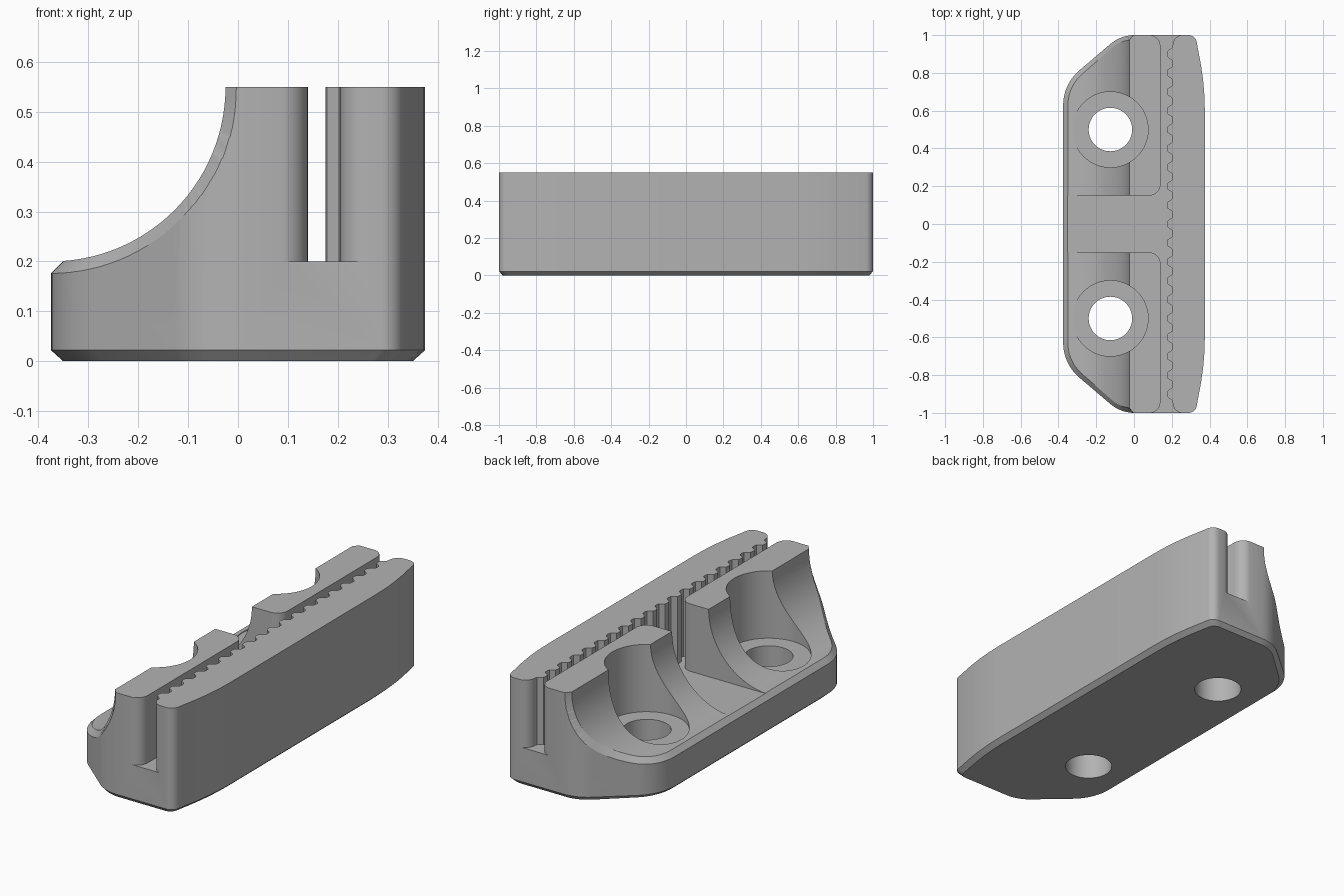
import bpy, bmesh, math
from mathutils import Vector

if "Cube" in bpy.data.objects:
    bpy.data.objects.remove(bpy.data.objects["Cube"])


def rounded(corners, steps=10):
    """Turn (x, y, radius) corners into a point list with filleted corners."""
    pts = []
    for i, (x, y, r) in enumerate(corners):
        p = Vector((x, y))
        if r == 0:
            pts.append(p)
            continue
        a = (Vector(corners[i - 1][:2]) - p).normalized()
        b = (Vector(corners[(i + 1) % len(corners)][:2]) - p).normalized()
        half = a.angle(b) / 2
        centre = p + (a + b).normalized() * r / math.sin(half)
        start = p + a * r / math.tan(half) - centre
        end = p + b * r / math.tan(half) - centre
        turn = start.angle(end)
        for k in range(steps + 1):
            t = k / steps
            pts.append(centre + (start * math.sin((1 - t) * turn)
                                 + end * math.sin(t * turn)) / math.sin(turn))
    return pts


def mirrored(half):
    return half + [(x, -y, r) for x, y, r in reversed(half)]


def loft(name, sections):
    """Closed solid through a row of equal-length rings of 3D points."""
    bm = bmesh.new()
    rings = [[bm.verts.new(p) for p in section] for section in sections]
    bm.faces.new(rings[0])
    bm.faces.new(rings[-1])
    for low, high in zip(rings, rings[1:]):
        for i in range(len(low)):
            bm.faces.new((low[i - 1], low[i], high[i], high[i - 1]))
    bmesh.ops.recalc_face_normals(bm, faces=bm.faces[:])
    if bm.calc_volume(signed=True) < 0:
        bmesh.ops.reverse_faces(bm, faces=bm.faces[:])
    mesh = bpy.data.meshes.new(name)
    bm.to_mesh(mesh)
    bm.free()
    obj = bpy.data.objects.new(name, mesh)
    bpy.context.collection.objects.link(obj)
    return obj


def prism(name, pts, lo, hi):
    return loft(name, [[(x, y, z) for x, y in pts] for z in (lo, hi)])


def circle(x, y, r, n=64):
    return [(x + r * math.cos(2 * math.pi * i / n),
             y + r * math.sin(2 * math.pi * i / n)) for i in range(n)]


def cut(obj, cutter):
    """Subtract the cutter with the first solver that succeeds, then remove it."""
    cutter.hide_render = True
    mod = obj.modifiers.new("cut", "BOOLEAN")
    mod.operation, mod.object = "DIFFERENCE", cutter
    for solver in ("EXACT", "MANIFOLD", "FLOAT"):
        mod.solver = solver
        bpy.context.view_layer.update()
        deps = bpy.context.evaluated_depsgraph_get()
        mesh = bpy.data.meshes.new_from_object(obj.evaluated_get(deps))
        if len(mesh.polygons):
            break
    obj.modifiers.remove(mod)
    obj.data = mesh
    bpy.data.objects.remove(cutter)


TOP, LEDGE = 0.55, 0.2
R = TOP - LEDGE
BACK, FRONT = -0.375, -0.025     # x range of the concave sweep

# Block: bowed long side, angled corners on the screw side, chamfered base
bow = [(0.375 - 0.35 * (y - 0.6) ** 2, y, 0) for y in (0.6, 0.68, 0.76, 0.84, 0.9)]
outline = rounded(mirrored(bow + [(0.325, 1, 0.045), (-0.07, 1, 0.2), (BACK, 0.74, 0.24)]))
block = loft("clamp_block", [[(x * 0.935, y * 0.98, 0) for x, y in outline],
                             [(x, y, 0.022) for x, y in outline],
                             [(x, y, TOP) for x, y in outline]])

# Concave sweep down to the screw ledge
arc = [(BACK + R * math.sin(a), TOP - R * math.cos(a))
       for a in (math.pi / 2 * i / 28 for i in range(29))]
profile = [(-0.5, LEDGE)] + arc + [(FRONT, 0.7), (-0.5, 0.7)]
cut(block, loft("sweep_cutter", [[(x, y, z) for x, z in profile] for y in (-1.2, 1.2)]))

# Rim line where the sweep meets the outer wall
rim = []
for p, q in zip(outline, outline[1:]):
    hits = [(x - p.x) / (q.x - p.x) for x, z in arc if abs(q.x - p.x) > 1e-4]
    for t in [0] + sorted(t for t in hits if 0.001 < t < 0.999):
        x, y = p.lerp(q, t)
        if x < FRONT + 1e-5:
            point = Vector((x, y, TOP - math.sqrt(max(0, R * R - (x - BACK) ** 2))))
            if not rim or (point - rim[-1]).length > 0.001:
                rim.append(point)

# Rim chamfer: a triangular bar following the rim line
bar = []
for i, p in enumerate(rim):
    along = (rim[min(i + 1, len(rim) - 1)] - rim[max(i - 1, 0)]).normalized()
    wall = Vector((along.y, -along.x, 0)).normalized()
    surface = Vector((BACK - p.x, 0, TOP - p.z)).normalized()
    low = p + along.cross(wall).normalized() * 0.024
    inner = p + surface.cross(along).normalized() * 0.024
    reach = (inner - low) * 0.3
    bar.append([low - reach, inner + reach, p + (wall + surface) * 0.03])
rise = Vector((0, 0, 0.1))
bar = [[v + rise for v in bar[0]]] + bar + [[v + rise for v in bar[-1]]]
cut(block, loft("rim_cutter", bar))

# Belt slot with a toothed wall, joined to the gap between the two ridges
teeth = []
for i in range(113, -114, -1):
    y = i / 120
    wave = max(-1, min(1, 1.6 * math.cos(20 * math.pi * y)))
    teeth.append((0.19 - 0.015 * wave, y, 0))
edge = 1.001
upper = [(-0.6, 0.15, 0), (0.14, 0.15, 0.06), (0.14, edge, 0.06), (0.02, edge, 0),
         (0.02, 1.2, 0), (0.3, 1.2, 0), (0.3, edge, 0), (0.205, edge, 0.055)]
slot = upper + teeth + [(x, -y, r) for x, y, r in reversed(upper)]
cut(block, prism("slot_cutter", rounded(slot), LEDGE, 0.7))

# Screw holes with round head clearance
for y in (-0.5, 0.5):
    cut(block, prism("head_cutter", circle(-0.125, y, 0.2), LEDGE, 0.7))
    cut(block, prism("hole_cutter", circle(-0.125, y, 0.115), -0.1, 0.7))

# Material and shading
grey = bpy.data.materials.new("plain_grey")
grey.use_nodes = True
colour = (0.45, 0.45, 0.45, 1)
grey.diffuse_color = colour
grey.node_tree.nodes["Principled BSDF"].inputs["Base Color"].default_value = colour
block.data.materials.clear()
block.data.materials.append(grey)
for poly in block.data.polygons:
    poly.material_index = 0
bpy.ops.object.select_all(action="DESELECT")
block.select_set(True)
bpy.context.view_layer.objects.active = block
bpy.ops.object.shade_smooth_by_angle(angle=math.radians(25))
